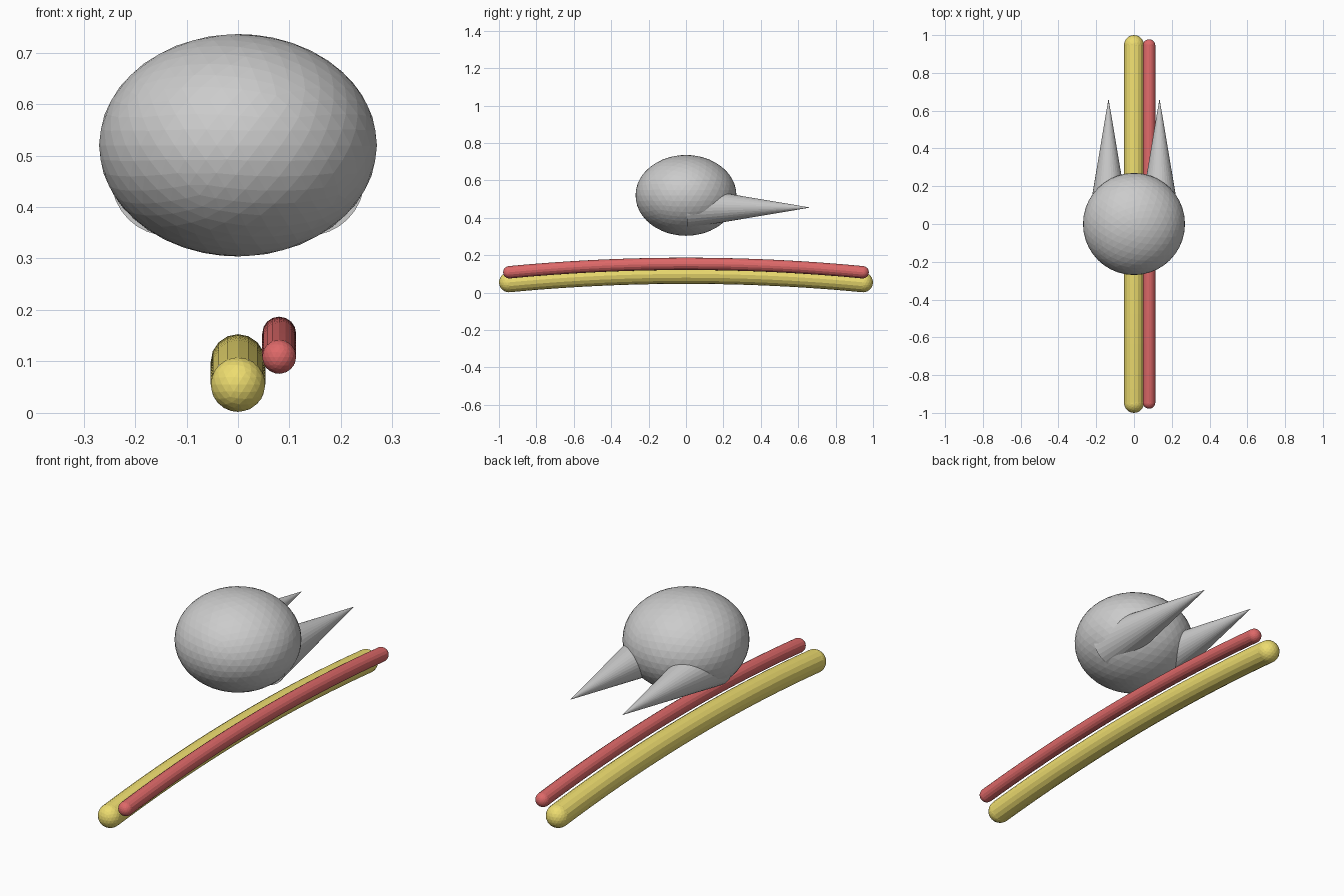
import bpy, bmesh, math
from mathutils import Matrix, Vector

if "Cube" in bpy.data.objects:
    bpy.data.objects.remove(bpy.data.objects["Cube"])


def material(name, rgb):
    m = bpy.data.materials.new(name)
    m.diffuse_color = (*rgb, 1)
    m.use_nodes = True
    m.node_tree.nodes["Principled BSDF"].inputs["Base Color"].default_value = m.diffuse_color
    return m


def add_object(name, bm, mat=None):
    bmesh.ops.recalc_face_normals(bm, faces=bm.faces)
    mesh = bpy.data.meshes.new(name)
    bm.to_mesh(mesh)
    bm.free()
    ob = bpy.data.objects.new(name, mesh)
    bpy.context.collection.objects.link(ob)
    if mat:
        mesh.materials.append(mat)
    return ob


def arched_bar(name, x, half, z_end, z_mid, r, mat, sides=16, steps=24):
    """Round tube along y, arched upward, with ball ends."""
    bm = bmesh.new()
    rise = z_mid - z_end
    rings = []
    for i in range(steps + 1):
        t = 2 * i / steps - 1
        centre = Vector((x, t * half, z_mid - rise * t * t))
        up = Vector((0, 2 * rise * t / half, 1)).normalized()
        ring = []
        for k in range(sides):
            a = 2 * math.pi * k / sides
            ring.append(bm.verts.new(centre + r * (math.cos(a) * Vector((1, 0, 0)) + math.sin(a) * up)))
        rings.append(ring)
    for a, b in zip(rings, rings[1:]):
        for k in range(sides):
            n = (k + 1) % sides
            bm.faces.new((a[k], a[n], b[n], b[k]))
    for s in (-1, 1):
        bmesh.ops.create_icosphere(bm, subdivisions=3, radius=r,
                                   matrix=Matrix.Translation((x, s * half, z_end)))
    return add_object(name, bm, mat)


# Squashed ball body
bm = bmesh.new()
bmesh.ops.create_icosphere(bm, subdivisions=4, radius=0.27,
                           matrix=Matrix.Translation((0, 0, 0.52)) @ Matrix.Diagonal((1, 1, 0.8, 1)))
add_object("body", bm)

# Pair of cones pointing backward
for side, s in (("left", -1), ("right", 1)):
    bm = bmesh.new()
    place = Matrix.Translation((s * 0.135, 0.335, 0.455)) @ Matrix.Rotation(-math.pi / 2, 4, 'X')
    bmesh.ops.create_cone(bm, cap_ends=True, segments=32, radius1=0.111, radius2=0, depth=0.66, matrix=place)
    add_object(side + "_cone", bm)

# Long arched bars underneath
arched_bar("yellow_bar", 0, 0.947, 0.055, 0.10, 0.053, material("yellow", (0.85, 0.72, 0.16)))
arched_bar("red_bar", 0.08, 0.945, 0.109, 0.154, 0.033, material("red", (0.73, 0.14, 0.14)))
